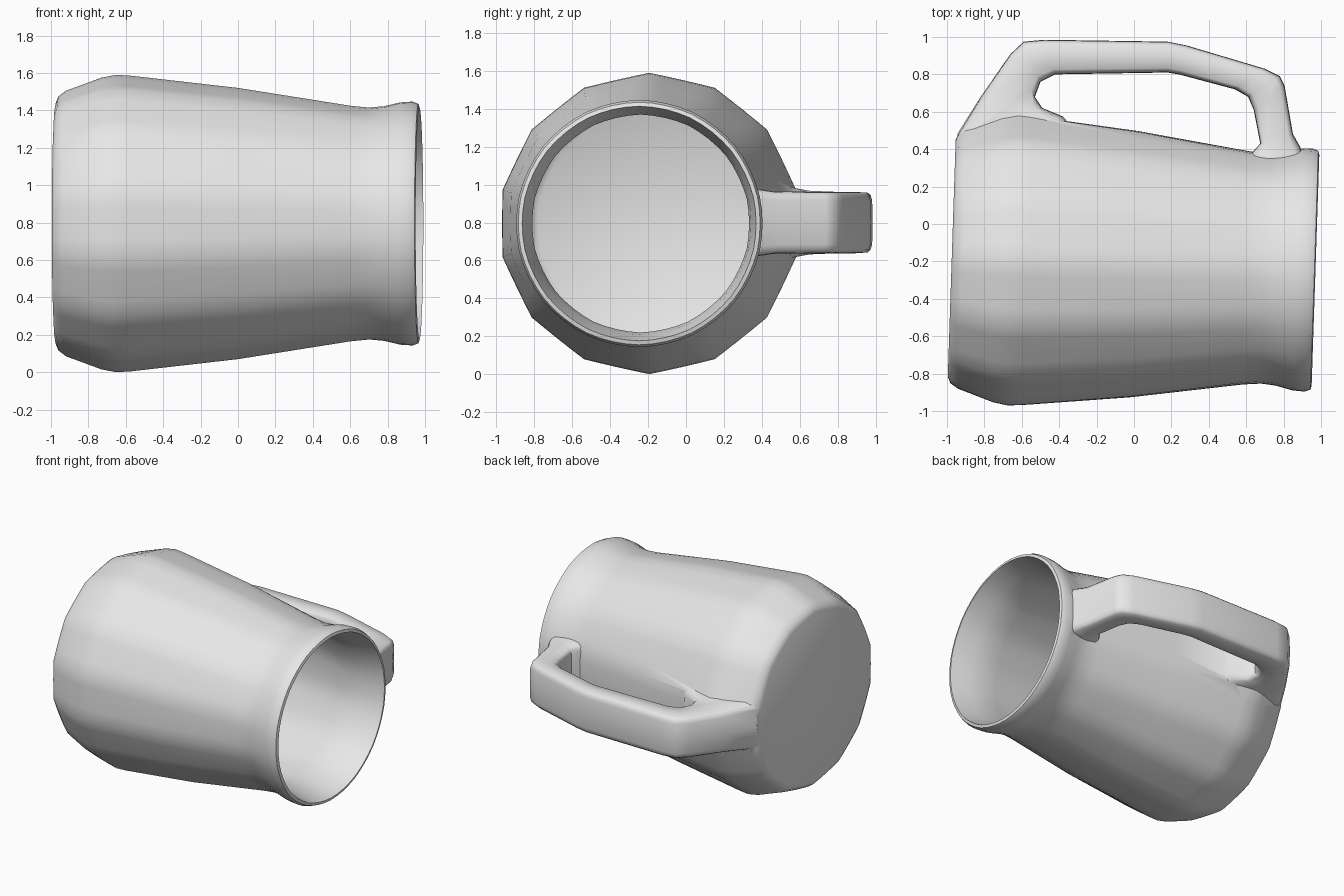
import bpy, bmesh, math
from mathutils import Matrix, Vector

cube = bpy.data.objects.get("Cube")
if cube:
    bpy.data.objects.remove(cube, do_unlink=True)

# One plain grey material
grey = bpy.data.materials.new("plain grey")
grey.use_nodes = True
grey.diffuse_color = (0.8, 0.8, 0.8, 1)
grey.node_tree.nodes["Principled BSDF"].inputs["Base Color"].default_value = (0.8, 0.8, 0.8, 1)

SIDES = 14          # soft facets around the body
SEGMENTS = SIDES * 4
# The mug lies on its side, its axis turned slightly from x
PLACE = Matrix.Translation((0, -0.215, 0.795)) @ Matrix.Rotation(math.radians(-1.9), 4, 'Z')


def loft(name, rings):
    """Closed solid through a list of equal-length point rings."""
    bm = bmesh.new()
    loops = [[bm.verts.new(p) for p in ring] for ring in rings]
    n = len(loops[0])
    for a, b in zip(loops, loops[1:]):
        for i in range(n):
            j = (i + 1) % n
            bm.faces.new((a[i], a[j], b[j], b[i]))
    bm.faces.new(loops[0])
    bm.faces.new(loops[-1])
    bmesh.ops.recalc_face_normals(bm, faces=bm.faces)
    mesh = bpy.data.meshes.new(name)
    bm.to_mesh(mesh)
    bm.free()
    mesh.materials.append(grey)
    obj = bpy.data.objects.new(name, mesh)
    bpy.context.collection.objects.link(obj)
    return obj


def turned(name, profile):
    """Solid of revolution along the mug axis: (position, radius, facet amount)."""
    rings = []
    step = 2 * math.pi / SIDES
    for x, r, facet in profile:
        ring = []
        for i in range(SEGMENTS):
            a = 2 * math.pi * i / SEGMENTS
            off = a % step - step / 2
            polygon = math.cos(step / 2) / math.cos(off)
            # start at the top so that a corner points straight up
            rad = r * (1 - facet + facet * polygon)
            ring.append(PLACE @ Vector((x, rad * math.sin(a), rad * math.cos(a))))
        rings.append(ring)
    return loft(name, rings)


def combine(target, tool, operation):
    """Apply a boolean and drop the tool object."""
    tool.hide_render = True
    mod = target.modifiers.new(operation.lower(), 'BOOLEAN')
    mod.operation = operation
    mod.solver = 'EXACT'
    mod.object = tool
    bpy.ops.object.select_all(action='DESELECT')
    bpy.context.view_layer.objects.active = target
    target.select_set(True)
    bpy.ops.object.modifier_apply(modifier=mod.name)
    bpy.data.objects.remove(tool, do_unlink=True)


# Body: chamfered base, tapering wall, flared lip
mug = turned("mug", [
    (-0.975, 0.645, 0.6), (-0.96, 0.68, 0.7), (-0.92, 0.71, 0.8),
    (-0.73, 0.78, 0.9), (-0.65, 0.795, 0.9), (-0.57, 0.79, 0.9),
    (0.0, 0.725, 0.7), (0.6, 0.63, 0.4), (0.70, 0.62, 0.3),
    (0.78, 0.627, 0.2), (0.87, 0.648, 0.1), (0.935, 0.652, 0.1),
    (0.965, 0.64, 0.1), (0.972, 0.615, 0.1)])

# Handle: (outer point, inner point, half width) along its path
STATIONS = [
    ((-0.925, 0.40), (-0.28, 0.46), 0.22), ((-0.945, 0.48), (-0.38, 0.575), 0.19),
    ((-0.82, 0.68), (-0.49, 0.62), 0.168), ((-0.66, 0.91), (-0.53, 0.68), 0.162),
    ((-0.59, 0.975), (-0.50, 0.76), 0.162), ((-0.48, 0.985), (-0.42, 0.80), 0.162),
    ((0.18, 0.975), (0.18, 0.81), 0.162), ((0.28, 0.955), (0.24, 0.80), 0.162),
    ((0.70, 0.83), (0.54, 0.72), 0.162), ((0.78, 0.79), (0.61, 0.68), 0.162),
    ((0.805, 0.74), (0.64, 0.61), 0.162), ((0.85, 0.48), (0.675, 0.43), 0.165),
    ((0.89, 0.41), (0.63, 0.38), 0.175), ((0.92, 0.30), (0.60, 0.30), 0.19)]


def soft(v):
    return math.copysign(abs(v) ** 0.35, v) if abs(v) > 1e-6 else 0.0


handle_rings = []
for outer, inner, width in STATIONS:
    o, i = Vector((*outer, 0.80)), Vector((*inner, 0.80))
    ring = []
    for k in range(16):
        a = math.pi * k / 8
        ring.append((o + i) / 2 + (o - i) / 2 * soft(math.cos(a))
                    + Vector((0, 0, width * soft(math.sin(a)))))
    handle_rings.append(ring)
handle = loft("handle", handle_rings)
combine(mug, handle, 'UNION')

# Hollow interior, cut through both body and buried handle ends
cavity = turned("cavity_cutter", [
    (-0.91, 0.60, 0.4), (-0.87, 0.66, 0.6), (-0.65, 0.735, 0.8),
    (0.0, 0.67, 0.6), (0.6, 0.583, 0.3), (0.72, 0.575, 0.2),
    (0.82, 0.587, 0.1), (0.93, 0.61, 0.1), (1.02, 0.63, 0.1)])
combine(mug, cavity, 'DIFFERENCE')

# Smooth shading that keeps the rim and base crisp
bpy.ops.object.select_all(action='DESELECT')
mug.select_set(True)
bpy.context.view_layer.objects.active = mug
bpy.ops.object.shade_smooth_by_angle(angle=math.radians(42))
